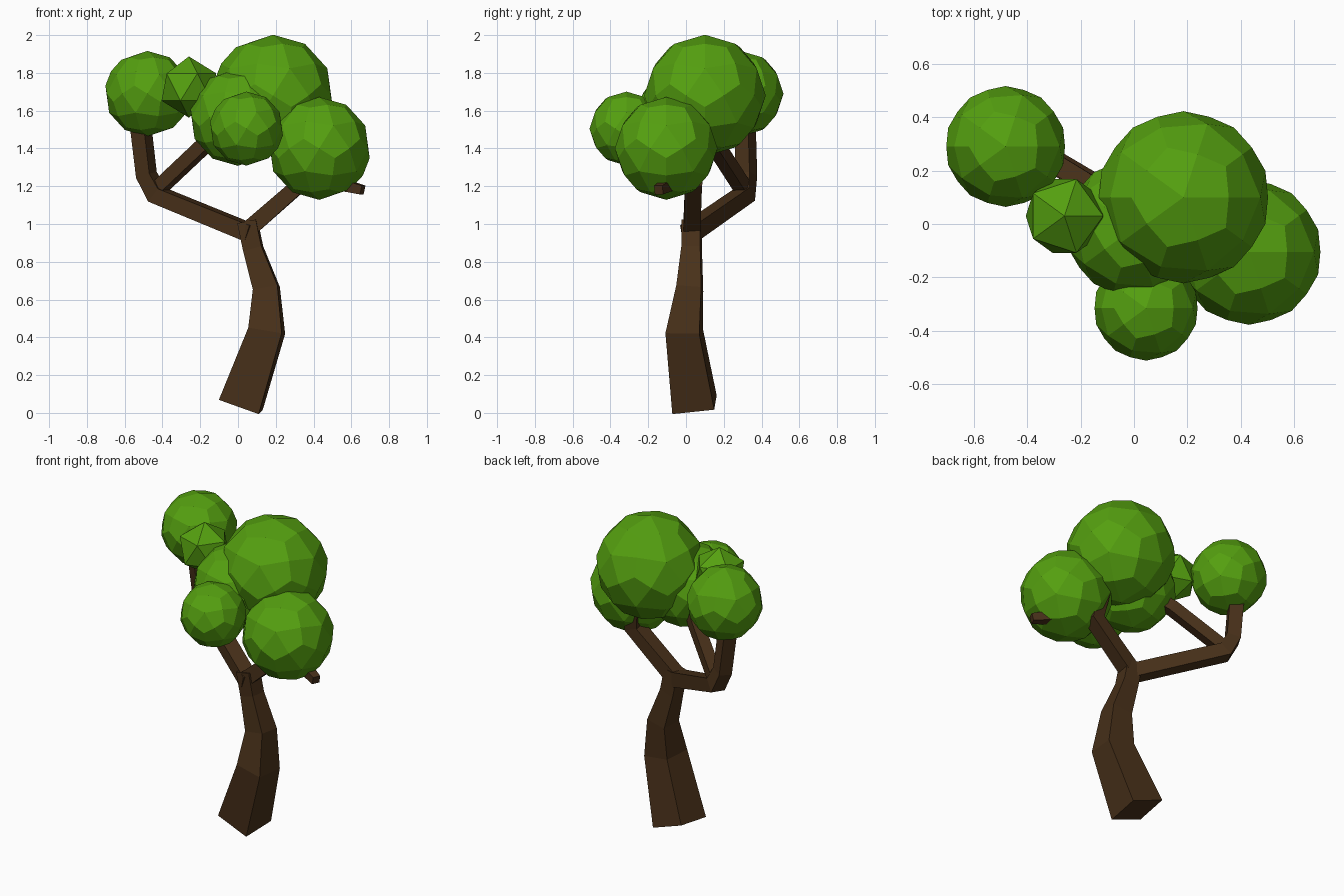
import bpy, bmesh
from math import radians
from mathutils import Vector, Quaternion

if "Cube" in bpy.data.objects:
    bpy.data.objects.remove(bpy.data.objects["Cube"])


def material(name, color):
    m = bpy.data.materials.new(name)
    m.diffuse_color = (*color, 1)
    m.use_nodes = True
    m.node_tree.nodes["Principled BSDF"].inputs["Base Color"].default_value = m.diffuse_color
    return m


BARK = material("bark", (0.065, 0.03, 0.01))
LEAF = material("leaf", (0.09, 0.35, 0.005))


def add_object(name, bm, mat):
    bmesh.ops.recalc_face_normals(bm, faces=bm.faces)
    me = bpy.data.meshes.new(name)
    bm.to_mesh(me)
    bm.free()
    me.materials.append(mat)
    ob = bpy.data.objects.new(name, me)
    bpy.context.collection.objects.link(ob)
    return ob


def limb(name, path, ref, roll=0):
    """Square-section tapering limb through (x, y, z, half width) points."""
    bm = bmesh.new()
    pts = [Vector(p[:3]) for p in path]
    rings = []
    for i, p in enumerate(pts):
        before = (p - pts[i - 1]).normalized() if i else Vector()
        after = (pts[i + 1] - p).normalized() if i < len(pts) - 1 else Vector()
        t = (before + after).normalized()
        u = Vector(ref)
        u = (u - t * u.dot(t)).normalized()
        u = Quaternion(t, radians(roll)) @ u
        v = t.cross(u)
        h = path[i][3]
        rings.append([bm.verts.new(p + (u * a + v * b) * h)
                      for a, b in ((-1, -1), (1, -1), (1, 1), (-1, 1))])
    for r, s in zip(rings, rings[1:]):
        for k in range(4):
            n = (k + 1) % 4
            bm.faces.new((r[k], r[n], s[n], s[k]))
    bm.faces.new(rings[0])
    bm.faces.new(rings[-1])
    return add_object(name, bm, BARK)


def leaf_ball(name, center, radius, faceted=False):
    """Icosahedron, or the 60-kite ball made by splitting each of its faces."""
    bm = bmesh.new()
    bmesh.ops.create_icosphere(bm, subdivisions=1, radius=1)
    if not faceted:
        out = bmesh.new()
        cache = {}

        def vert(co):
            key = tuple(round(c, 4) for c in co.normalized())
            if key not in cache:
                cache[key] = out.verts.new(co.normalized())
            return cache[key]

        for f in bm.faces:
            c = [v.co for v in f.verts]
            mid = sum(c, Vector())
            for i in range(3):
                out.faces.new((vert(c[i]), vert(c[i] + c[(i + 1) % 3]),
                               vert(mid), vert(c[i] + c[i - 1])))
        bm.free()
        bm = out
    for v in bm.verts:
        v.co = v.co * radius + Vector(center)
    return add_object(name, bm, LEAF)


# Trunk
limb("trunk", [(0.015, 0.045, 0.043, 0.112), (0.152, -0.01, 0.435, 0.09),
               (0.15, 0.02, 0.66, 0.066), (0.08, 0.03, 0.87, 0.05),
               (0.05, 0.03, 1.015, 0.05)], (1, 0, 0), -6)

# Left fork and its inner branch
limb("left_branch", [(0.07, 0.015, 0.95, 0.045), (-0.43, 0.31, 1.155, 0.045),
                     (-0.485, 0.32, 1.26, 0.042), (-0.525, 0.31, 1.6, 0.042)],
     (0.5, 0.86, 0))
limb("inner_branch", [(-0.44, 0.315, 1.17, 0.036), (-0.17, 0.15, 1.425, 0.036),
                      (0.0, 0.0, 1.58, 0.03)], (0.5, 0.86, 0))

# Right fork, its upper branch and the bare twig
limb("right_branch", [(0.03, 0.03, 0.95, 0.045), (0.34, 0.04, 1.22, 0.045),
                      (0.28, 0.1, 1.55, 0.035)], (0, 1, 0))
limb("twig", [(0.34, 0.04, 1.24, 0.035), (0.56, -0.1, 1.205, 0.03),
              (0.66, -0.145, 1.18, 0.024)], (0, 0, 1))

# Foliage
leaf_ball("left_foliage", (-0.48, 0.29, 1.69), 0.226)
leaf_ball("small_foliage", (-0.26, 0.03, 1.725), 0.162, True)
leaf_ball("top_foliage", (0.185, 0.10, 1.68), 0.322)
leaf_ball("right_foliage", (0.43, -0.105, 1.40), 0.272)
leaf_ball("front_foliage", (0.045, -0.315, 1.505), 0.196)
leaf_ball("middle_foliage", (0.0, -0.015, 1.565), 0.257)
